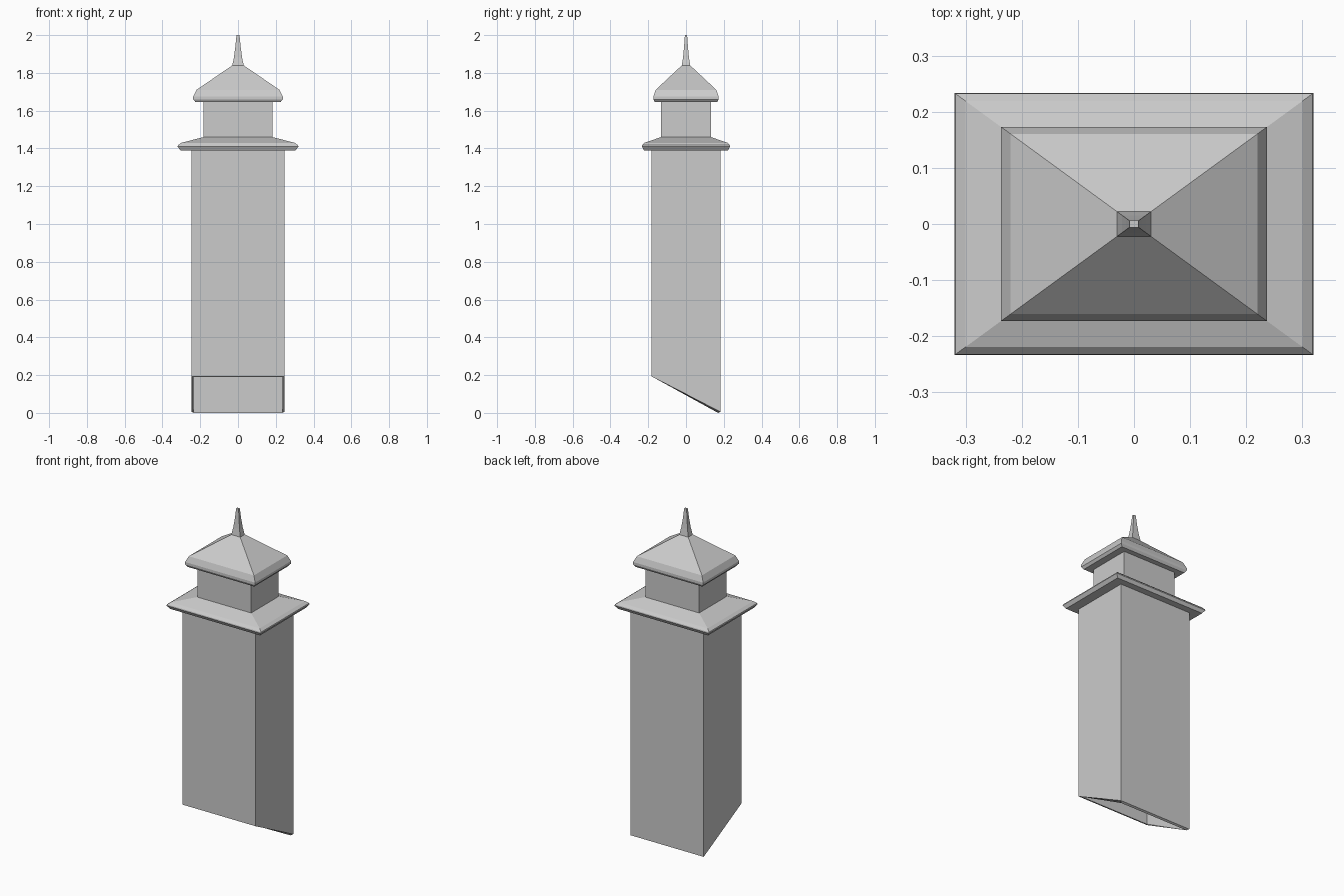
import bpy, bmesh

if "Cube" in bpy.data.objects:
    bpy.data.objects.remove(bpy.data.objects["Cube"])

RATIO = 0.73  # depth / width of every rectangular section


def ring(bm, hx, hy, z_front, z_back):
    return [bm.verts.new(p) for p in ((-hx, -hy, z_front), (hx, -hy, z_front),
                                      (hx, hy, z_back), (-hx, hy, z_back))]


def loft(name, sections, cap_start=True):
    """Skin a stack of rectangles (half x, half y, front z, back z)."""
    bm = bmesh.new()
    rings = [ring(bm, *s) for s in sections]
    for a, b in zip(rings, rings[1:]):
        for i in range(4):
            j = (i + 1) % 4
            bm.faces.new((a[i], a[j], b[j], b[i]))
    if cap_start:
        bm.faces.new(rings[0][::-1])
    bm.faces.new(rings[-1])
    bmesh.ops.recalc_face_normals(bm, faces=bm.faces[:])
    mesh = bpy.data.meshes.new(name)
    bm.to_mesh(mesh)
    bm.free()
    obj = bpy.data.objects.new(name, mesh)
    bpy.context.collection.objects.link(obj)
    return obj


def stack(name, profile):
    return loft(name, [(w, w * RATIO, z, z) for w, z in profile])


# Hollow shaft with sloping open foot: inside ceiling, rim, outside walls, top
loft("shaft", [(0.235, 0.17, 1.38, 1.38),
               (0.235, 0.17, 0.19, 0.0),
               (0.247, 0.182, 0.193, 0.006),
               (0.247, 0.182, 1.395, 1.395)])

# Overhanging ledge with a bevelled lip
stack("ledge", [(0.305, 1.39), (0.32, 1.41), (0.318, 1.417),
                (0.30, 1.43), (0.182, 1.46)])

# Narrow neck
stack("neck", [(0.182, 1.455), (0.182, 1.65)])

# Hipped cap with rounded eaves
stack("cap", [(0.225, 1.645), (0.237, 1.66), (0.237, 1.675),
              (0.22, 1.71), (0.03, 1.84)])

# Tapering concave spire
stack("spire", [(0.03, 1.84), (0.021, 1.885), (0.014, 1.94), (0.008, 2.0)])
